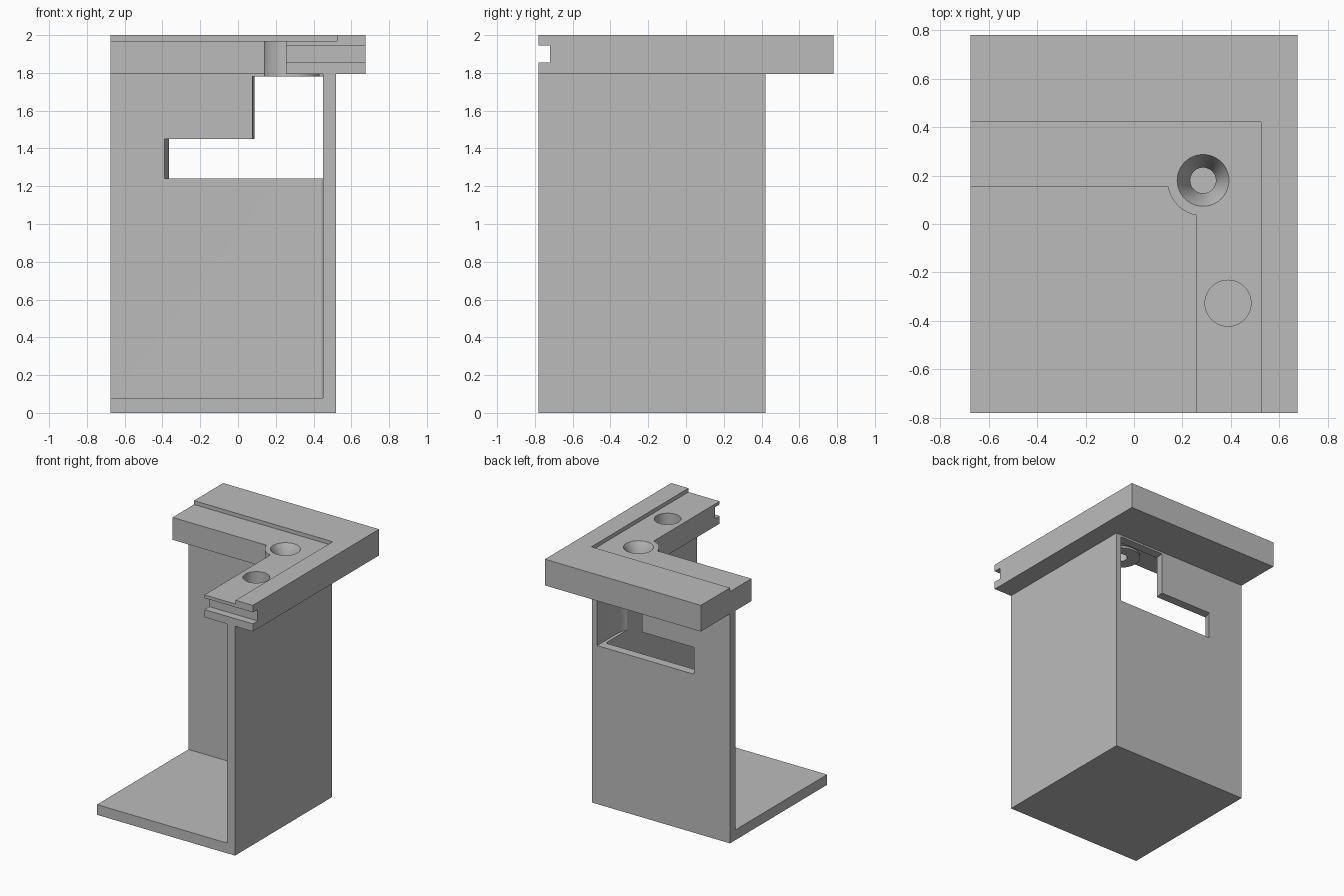
import bpy, bmesh, math

if "Cube" in bpy.data.objects:
    bpy.data.objects.remove(bpy.data.objects["Cube"])

grey = bpy.data.materials.new("light_grey")
GREY = (0.5, 0.5, 0.5, 1)
grey.diffuse_color = GREY
grey.use_nodes = True
grey.node_tree.nodes["Principled BSDF"].inputs["Base Color"].default_value = GREY


def finish(name, bm):
    bmesh.ops.recalc_face_normals(bm, faces=bm.faces)
    mesh = bpy.data.meshes.new(name)
    bm.to_mesh(mesh)
    bm.free()
    mesh.materials.append(grey)
    ob = bpy.data.objects.new(name, mesh)
    bpy.context.collection.objects.link(ob)
    return ob


def prism(name, outline, low, high):
    """Extrude a plan outline between two heights."""
    bm = bmesh.new()
    face = bm.faces.new([bm.verts.new((x, y, low)) for x, y in outline])
    top = bmesh.ops.extrude_face_region(bm, geom=[face])
    for v in top["geom"]:
        if isinstance(v, bmesh.types.BMVert):
            v.co.z = high
    return finish(name, bm)


def box(name, x0, x1, y0, y1, z0, z1):
    return prism(name, [(x0, y0), (x1, y0), (x1, y1), (x0, y1)], z0, z1)


def cone(name, centre, r_low, r_high, low, high):
    bm = bmesh.new()
    bmesh.ops.create_cone(bm, cap_ends=True, segments=64, radius1=r_low,
                          radius2=r_high, depth=high - low)
    bmesh.ops.translate(bm, verts=bm.verts, vec=(*centre, (low + high) / 2))
    return finish(name, bm)


def arc(centre, r, start, end, steps=20):
    angles = [math.radians(start + (end - start) * i / steps) for i in range(steps + 1)]
    return [(centre[0] + r * math.cos(a), centre[1] + r * math.sin(a)) for a in angles]


def combine(ob, other, operation="DIFFERENCE"):
    mod = ob.modifiers.new("combine", "BOOLEAN")
    mod.operation, mod.object, mod.solver = operation, other, "EXACT"
    bpy.context.view_layer.objects.active = ob
    bpy.ops.object.modifier_apply(modifier=mod.name)
    bpy.data.objects.remove(other)


LEFT, FRONT, BACK = -0.675, -0.78, 0.78
WALL_X, WALL_Y, T = 0.52, 0.42, 0.07
FLOOR, RIM, LEDGE, TOP = 0.08, 1.795, 1.97, 2.0
SCREW = (0.285, 0.18)
BOSS_R = 0.147

# Floor plate
floor_plate = box("floor_plate", LEFT, WALL_X, FRONT, WALL_Y, 0, FLOOR)

# Two walls with a small fillet in the inner corner
ix, iy, f = WALL_X - T, WALL_Y - T, 0.02
walls = prism("corner_walls",
              [(LEFT, WALL_Y), (LEFT, iy)]
              + arc((ix - f, iy - f), f, 90, 0, 8)
              + [(ix, FRONT), (WALL_X, FRONT), (WALL_X, WALL_Y)], FLOOR, RIM)

# Tool slot below the screw, and the window beside it
combine(walls, prism("slot_cutter",
                     [(0.087, 0.45), (0.475, 0.45)]
                     + arc((0.28, SCREW[1]), 0.195, 0, -180)
                     + [(0.076, iy), (0.087, WALL_Y)], 1.24, 1.78))
combine(walls, prism("window_cutter",
                     [(-0.4, 0.32), (0.2, 0.32), (0.2, 0.45), (-0.355, 0.45)], 1.24, 1.45))

# L-shaped rim with a rounded inner corner
rim = prism("top_rim",
            [(LEFT, BACK), (LEFT, 0.155)]
            + arc(SCREW, BOSS_R, 189.8, 258.2)
            + [(0.255, FRONT), (-LEFT, FRONT), (-LEFT, BACK)], RIM, TOP)
combine(rim, cone("screw_boss", SCREW, BOSS_R, BOSS_R, 1.78, 1.9), "UNION")
# Lowered ledge and end groove
combine(rim, box("ledge_cutter", -1, 0.525, -1, WALL_Y, LEDGE, 2.1))
combine(rim, box("groove_cutter", 0, 1, -1, -0.72, 1.855, 1.945))
# Countersunk screw hole and blind round pocket
combine(rim, cone("screw_cutter", SCREW, 0.053, 0.053, 1.7, 2.1))
combine(rim, cone("countersink_cutter", SCREW, 0.053, 0.107, 1.87, LEDGE + 0.0005))
combine(rim, cone("pocket_cutter", (0.388, -0.327), 0.095, 0.095, 1.83, 2.1))

# Smooth curved faces, keep sharp edges
bpy.ops.object.select_all(action="DESELECT")
for ob in (floor_plate, walls, rim):
    ob.select_set(True)
bpy.context.view_layer.objects.active = rim
bpy.ops.object.shade_smooth_by_angle()
